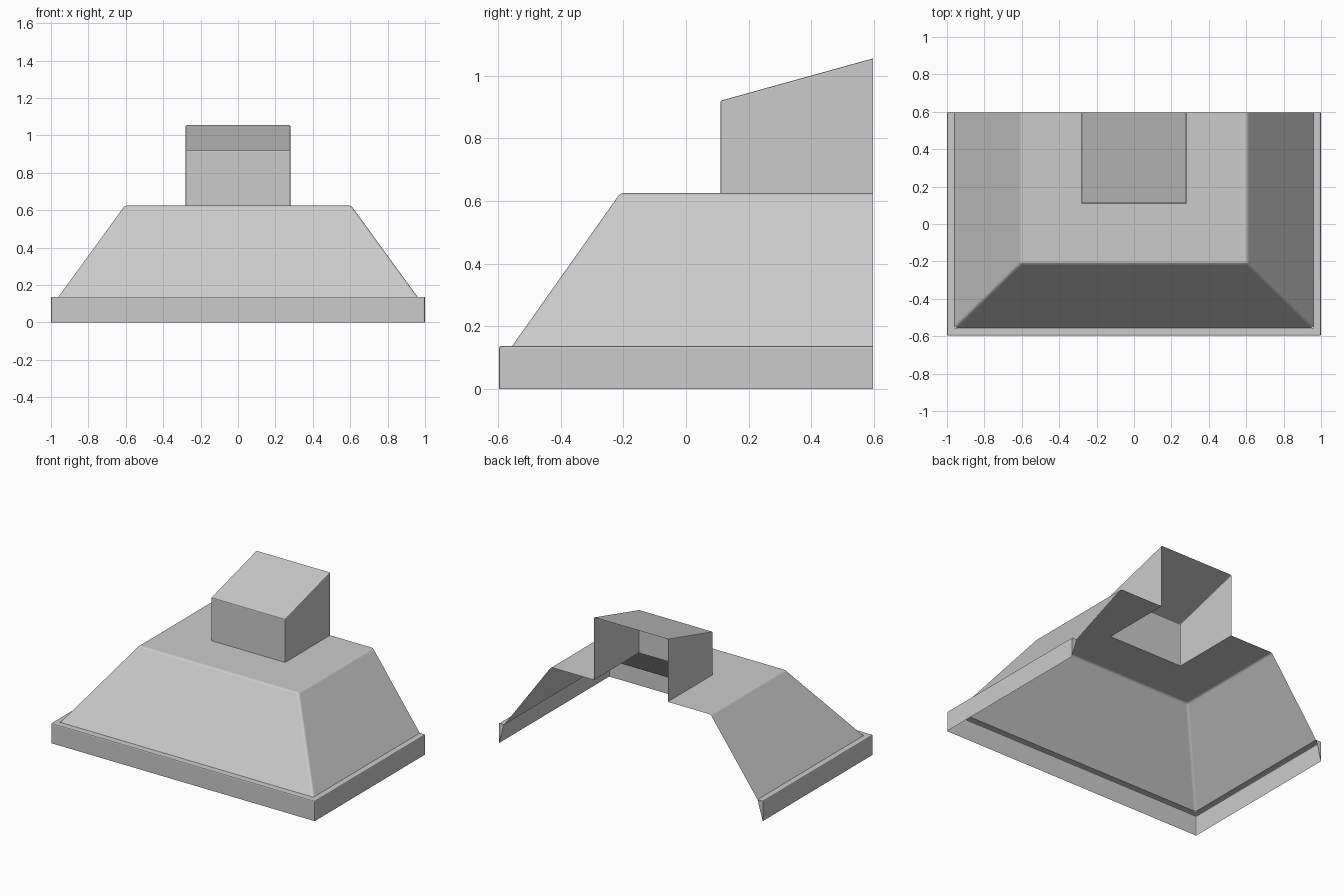
import bpy

cube = bpy.data.objects.get("Cube")
if cube:
    bpy.data.objects.remove(cube, do_unlink=True)

BACK = 0.597

steel = bpy.data.materials.new("brushed grey")
steel.use_nodes = True
grey = (0.6, 0.6, 0.6, 1)
steel.diffuse_color = grey
steel.node_tree.nodes["Principled BSDF"].inputs["Base Color"].default_value = grey


def make_part(name, verts, faces, bevel=0):
    mesh = bpy.data.meshes.new(name)
    mesh.from_pydata(verts, [], faces)
    mesh.materials.append(steel)
    obj = bpy.data.objects.new(name, mesh)
    bpy.context.collection.objects.link(obj)
    if bevel:
        mod = obj.modifiers.new("soft_edges", "BEVEL")
        mod.width = bevel
        mod.segments = 2
        mod.limit_method = "ANGLE"
    return obj


def u_shell(name, rings, bevel, lid=False):
    """Skin three-sided rings (half width, front y, front z, back z), open at the back."""
    verts, faces = [], []
    for w, y, zf, zb in rings:
        verts += [(-w, BACK, zb), (-w, y, zf), (w, y, zf), (w, BACK, zb)]
    for r in range(len(rings) - 1):
        for i in range(3):
            a = r * 4 + i
            faces.append((a, a + 1, a + 5, a + 4))
    if lid:
        n = len(verts)
        faces.append((n - 4, n - 3, n - 2, n - 1))
    return make_part(name, verts, faces, bevel)


RIM, TOP = 0.137, 0.625

# Upright rim with a narrow ledge on top
u_shell("base_rim", [(1, -BACK, 0, 0), (1, -BACK, RIM, RIM),
                     (0.96, -0.555, RIM, RIM)], 0.007)

# Sloping canopy and its flat top, cut out around the duct
u_shell("canopy", [(0.96, -0.555, RIM, RIM), (0.605, -0.21, TOP, TOP),
                   (0.28, 0.11, TOP, TOP)], 0.01)

# Duct with a slanted lid
u_shell("duct", [(0.28, 0.11, TOP, TOP), (0.28, 0.11, 0.92, 1.055)], 0.005, lid=True)

# Small gussets closing the rear ends of the rim
for side, label in ((1, "left"), (-1, "right")):
    make_part(label + "_rim_gusset",
              [(side, BACK, 0), (side, BACK, RIM), (side * 0.96, BACK, RIM)],
              [(0, 2, 1) if side > 0 else (0, 1, 2)])
